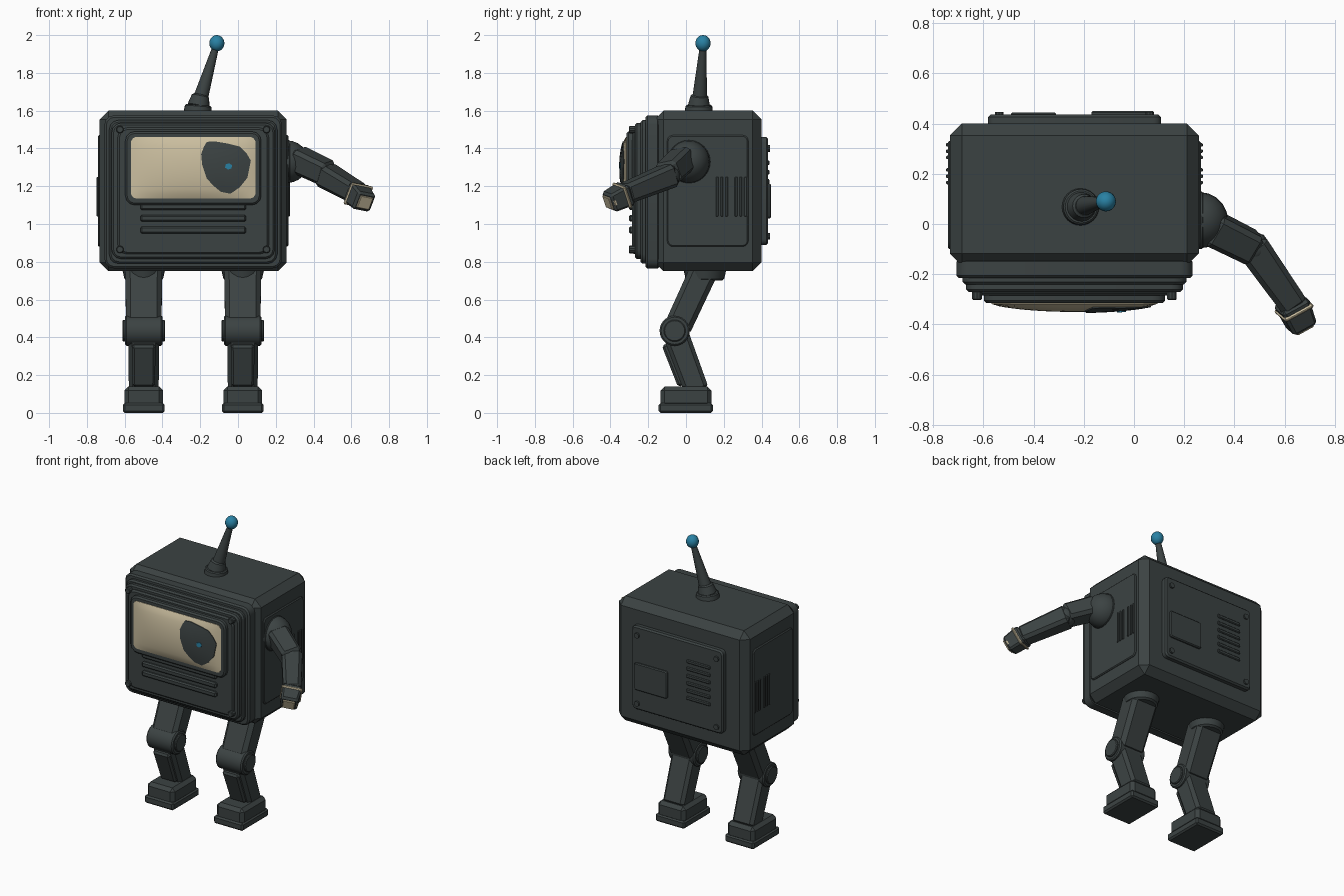
import bpy, bmesh, math
from mathutils import Vector, Matrix

cube = bpy.data.objects.get("Cube")
if cube:
    bpy.data.objects.remove(cube, do_unlink=True)


def material(name, rgb):
    m = bpy.data.materials.new(name)
    m.use_nodes = True
    m.diffuse_color = (*rgb, 1)
    m.node_tree.nodes["Principled BSDF"].inputs["Base Color"].default_value = (*rgb, 1)
    return m


DARK = material("dark_metal", (0.044, 0.055, 0.055))
CREAM = material("cream", (0.60, 0.52, 0.35))
BLUE = material("blue", (0.022, 0.22, 0.37))
CX = -0.237  # body centre line
X, Y, Z = Vector((1, 0, 0)), Vector((0, 1, 0)), Vector((0, 0, 1))


def finish(name, bm, mat):
    bmesh.ops.recalc_face_normals(bm, faces=bm.faces)
    me = bpy.data.meshes.new(name)
    bm.to_mesh(me)
    bm.free()
    me.materials.append(mat)
    ob = bpy.data.objects.new(name, me)
    bpy.context.scene.collection.objects.link(ob)
    bpy.ops.object.select_all(action='DESELECT')
    ob.select_set(True)
    bpy.context.view_layer.objects.active = ob
    bpy.ops.object.shade_smooth_by_angle(angle=math.radians(32))
    return ob


def bevel(bm, edges, offset, segments=1):
    bmesh.ops.bevel(bm, geom=edges, offset=offset, segments=segments,
                    profile=0.5, affect='EDGES', clamp_overlap=True)


def box(name, lo, hi, chamfer=0.01, mat=DARK, axis=None, corner=0.0):
    """Chamfered box between two corners; corners around axis can be rounded."""
    lo, hi = Vector(lo), Vector(hi)
    bm = bmesh.new()
    bmesh.ops.create_cube(bm, size=1)
    bmesh.ops.scale(bm, vec=hi - lo, verts=bm.verts)
    if axis:
        bevel(bm, [e for e in bm.edges
                   if abs((e.verts[0].co - e.verts[1].co).normalized().dot(axis)) > 0.9],
              corner, 3)
        rim = [e for e in bm.edges if e.calc_face_angle(0) > 1.2]
    else:
        rim = list(bm.edges)
    if chamfer:
        bevel(bm, rim, chamfer)
    bmesh.ops.translate(bm, vec=(lo + hi) / 2, verts=bm.verts)
    return finish(name, bm, mat)


def frame(a, b, ref):
    """Matrix with z from a to b and x as near as possible to ref."""
    a, b = Vector(a), Vector(b)
    z = (b - a).normalized()
    y = z.cross(ref).normalized()
    m = Matrix((y.cross(z), y, z)).transposed().to_4x4()
    m.translation = (a + b) / 2
    return m, (b - a).length


def limb(name, a, b, w, d, ref=X, taper=1.0, chamfer=0.02, mat=DARK):
    m, length = frame(a, b, ref)
    bm = bmesh.new()
    bmesh.ops.create_cube(bm, size=1)
    bmesh.ops.scale(bm, vec=(w, d, length), verts=bm.verts)
    for v in bm.verts:
        if v.co.z > 0:
            v.co.x *= taper
            v.co.y *= taper
    bevel(bm, list(bm.edges), chamfer)
    bm.transform(m)
    return finish(name, bm, mat)


def rod(name, a, b, r1, r2, sides=20, mat=DARK, chamfer=0.0):
    ref = Y if abs((Vector(b) - Vector(a)).normalized().x) > 0.9 else X
    m, length = frame(a, b, ref)
    bm = bmesh.new()
    bmesh.ops.create_cone(bm, cap_ends=True, segments=sides, radius1=r1, radius2=r2, depth=length)
    if chamfer:
        bevel(bm, [e for e in bm.edges if e.calc_face_angle(0) > 1.0], chamfer)
    bm.transform(m)
    return finish(name, bm, mat)


def ball(name, c, r, mat=DARK, stretch=1.0):
    bm = bmesh.new()
    bmesh.ops.create_uvsphere(bm, u_segments=20, v_segments=12, radius=r)
    bmesh.ops.scale(bm, vec=(1, 1, stretch), verts=bm.verts)
    bmesh.ops.translate(bm, vec=c, verts=bm.verts)
    return finish(name, bm, mat)


# Body shell and stepped front
box("body", (CX - 0.495, -0.165, 0.75), (CX + 0.495, 0.40, 1.60), 0.047)
for name, hw, y0, y1, z0, z1 in (("front_band", 0.47, -0.215, -0.14, 0.765, 1.575),
                                 ("front_neck", 0.445, -0.24, -0.20, 0.79, 1.55),
                                 ("front_plate", 0.432, -0.27, -0.23, 0.815, 1.535),
                                 ("face_plate", 0.40, -0.285, -0.26, 0.84, 1.51)):
    box(name, (CX - hw, y0, z0), (CX + hw, y1, z1), 0.01, DARK, Y, 0.05)
box("screen_frame", (CX - 0.36, -0.315, 1.10), (CX + 0.36, -0.27, 1.49), 0.01, DARK, Y, 0.05)
for i in range(3):
    z = 0.968 + 0.062 * i
    box("front_grille", (CX - 0.28, -0.303, z - 0.018), (CX + 0.28, -0.27, z + 0.018), 0.008)
for x in (CX - 0.388, CX + 0.388):
    for z in (0.865, 1.5):
        rod("front_screw", (x, -0.25, z), (x, -0.302, z), 0.02, 0.02, 10, DARK, 0.004)

# Bulging screen with pupil
SW, SH, SZ = 0.33, 0.163, 1.298


def dome(x, z):
    u, v = (x - CX) / SW, (z - SZ) / SH
    return -0.318 - 0.032 * max(0, 1 - u ** 2) ** 0.7 * max(0, 1 - v ** 2) ** 0.7


bm = bmesh.new()
bmesh.ops.create_grid(bm, x_segments=24, y_segments=14, size=1)
for v in bm.verts:
    u, w = v.co.x, v.co.y
    s = 0.965 if abs(u * w) > 0.99 else 1
    x, z = CX + u * SW * s, SZ + w * SH * s
    v.co = (x, dome(x, z), z)
rim = bmesh.ops.extrude_edge_only(bm, edges=[e for e in bm.edges if e.is_boundary])
for v in rim["geom"]:
    if isinstance(v, bmesh.types.BMVert):
        v.co.y = -0.30
finish("screen", bm, CREAM)


def spot(name, c, outline, lift, mat):
    """Thin patch that follows the screen surface."""
    bm = bmesh.new()
    rings = []
    for f in (1, 0.75, 0.5, 0.25):
        pts = [(c[0] + (p[0] - c[0]) * f, c[1] + (p[1] - c[1]) * f) for p in outline]
        rings.append([bm.verts.new((x, dome(x, z) - lift, z)) for x, z in pts])
    n = len(outline)
    for a, b in zip(rings, rings[1:]):
        for i in range(n):
            bm.faces.new((a[i], a[(i + 1) % n], b[(i + 1) % n], b[i]))
    bm.faces.new(rings[-1])
    # thin skirt down to the screen
    low = [bm.verts.new(v.co + Y * lift) for v in rings[0]]
    for i in range(n):
        bm.faces.new((rings[0][i], low[i], low[(i + 1) % n], rings[0][(i + 1) % n]))
    finish(name, bm, mat)


spot("pupil", (-0.065, 1.305),
     [(-0.18, 1.41), (-0.165, 1.435), (-0.12, 1.437), (-0.05, 1.425), (0.01, 1.41), (0.045, 1.375),
      (0.068, 1.335), (0.05, 1.245), (0.01, 1.195), (-0.04, 1.16), (-0.09, 1.17),
      (-0.127, 1.20), (-0.165, 1.24), (-0.19, 1.315), (-0.195, 1.37)], 0.005, DARK)
spot("pupil_light", (-0.05, 1.305),
     [(-0.05 + 0.02 * math.cos(a), 1.305 + 0.017 * math.sin(a))
      for a in (k * math.pi / 3 + 0.4 for k in range(6))], 0.009, BLUE)

# Side panels with vertical vents
for s in (-1, 1):
    def side(name, a, b, y0, y1, z0, z1, **kw):
        xs = sorted((CX + s * a, CX + s * b))
        box(name, (xs[0], y0, z0), (xs[1], y1, z1), **kw)
    side("side_panel", 0.48, 0.504, -0.10, 0.33, 0.88, 1.47, chamfer=0.006, axis=X, corner=0.03)
    for y in (0.165, 0.19, 0.215, 0.265, 0.29, 0.315):
        side("side_vent", 0.49, 0.511, y - 0.007, y + 0.007, 1.04, 1.25, chamfer=0.003)

# Back panel with hatch, vents and screws
box("back_panel", (CX - 0.345, 0.38, 0.89), (CX + 0.345, 0.435, 1.46), 0.01, DARK, Y, 0.03)
box("back_hatch", (-0.17, 0.42, 1.03), (0.08, 0.45, 1.215), 0.006, DARK, Y, 0.015)
for i in range(6):
    z = 1.075 + 0.05 * i
    box("back_vent", (-0.49, 0.42, z - 0.012), (-0.31, 0.443, z + 0.012), 0.005)
for x in (CX - 0.3, CX + 0.3):
    for z in (0.935, 1.40):
        rod("back_screw", (x, 0.42, z), (x, 0.446, z), 0.018, 0.018, 10)

# Antenna
rod("antenna_foot", (-0.213, 0.068, 1.59), (-0.21, 0.068, 1.63), 0.075, 0.07, 24, DARK, 0.006)
rod("antenna_collar", (-0.21, 0.068, 1.62), (-0.197, 0.072, 1.685), 0.06, 0.045, 24, DARK, 0.008)
rod("antenna_stalk", (-0.2, 0.072, 1.66), (-0.117, 0.09, 1.94), 0.04, 0.017)
ball("antenna_tip", (-0.112, 0.09, 1.957), 0.04, BLUE, 1.08)

# Single arm on the left
rod("shoulder_ring", (0.24, 0.015, 1.33), (0.28, 0.015, 1.33), 0.118, 0.112, 24, DARK, 0.008)
ball("shoulder", (0.262, 0.015, 1.33), 0.112)
side_ref = Vector((0.8, 0.6, 0))
limb("upper_arm", (0.30, -0.01, 1.35), (0.48, -0.10, 1.265), 0.135, 0.13, side_ref, 0.95)
ball("elbow", (0.475, -0.095, 1.255), 0.064)
limb("forearm", (0.46, -0.075, 1.262), (0.64, -0.33, 1.158), 0.13, 0.125, side_ref, 0.85)

# Hand with cream trim
wrist, knuckle = Vector((0.625, -0.31, 1.165)), Vector((0.67, -0.41, 1.115))
step = knuckle - wrist
hand_ref = Vector((0.78, 0.6, -0.1))
limb("hand", wrist, knuckle, 0.125, 0.12, hand_ref, 0.85, 0.012)
limb("hand_band", wrist + step * 0.2, wrist + step * 0.34, 0.132, 0.127, hand_ref, 1, 0.006, CREAM)
limb("hand_side_trim", wrist + step * 0.25 + hand_ref * 0.052, knuckle + hand_ref * 0.046,
     0.018, 0.035, hand_ref, 1, 0.004, CREAM)
limb("palm_plate", knuckle - step * 0.05, knuckle + step * 0.07, 0.075, 0.07,
     hand_ref, 1, 0.003, CREAM)

# Legs
for s in (-1, 1):
    x = CX + s * 0.262
    rod("hip", (x, 0.10, 0.70), (x, 0.10, 0.765), 0.10, 0.115, 24, DARK, 0.01)
    limb("thigh", (x, 0.105, 0.775), (x, -0.05, 0.44), 0.195, 0.15, X, 0.96, 0.025)
    rod("knee", (x - 0.1, -0.06, 0.435), (x + 0.1, -0.06, 0.435), 0.08, 0.08, 24, DARK, 0.008)
    rod("knee_cap", (x - 0.112, -0.06, 0.435), (x + 0.112, -0.06, 0.435), 0.058, 0.058, 20, DARK, 0.005)
    limb("shin", (x, -0.055, 0.42), (x, 0.06, 0.11), 0.165, 0.135, X, 0.95)
    limb("shin_plate", (x, -0.105, 0.365), (x, -0.02, 0.145), 0.125, 0.05, X, 0.95, 0.012)
    limb("calf", (x, 0.005, 0.36), (x, 0.08, 0.14), 0.11, 0.06, X, 1, 0.015)
    box("foot", (x - 0.103, -0.135, 0.03), (x + 0.103, 0.135, 0.14), 0.022)
    box("sole", (x - 0.11, -0.145, 0), (x + 0.11, 0.142, 0.052), 0.01)
